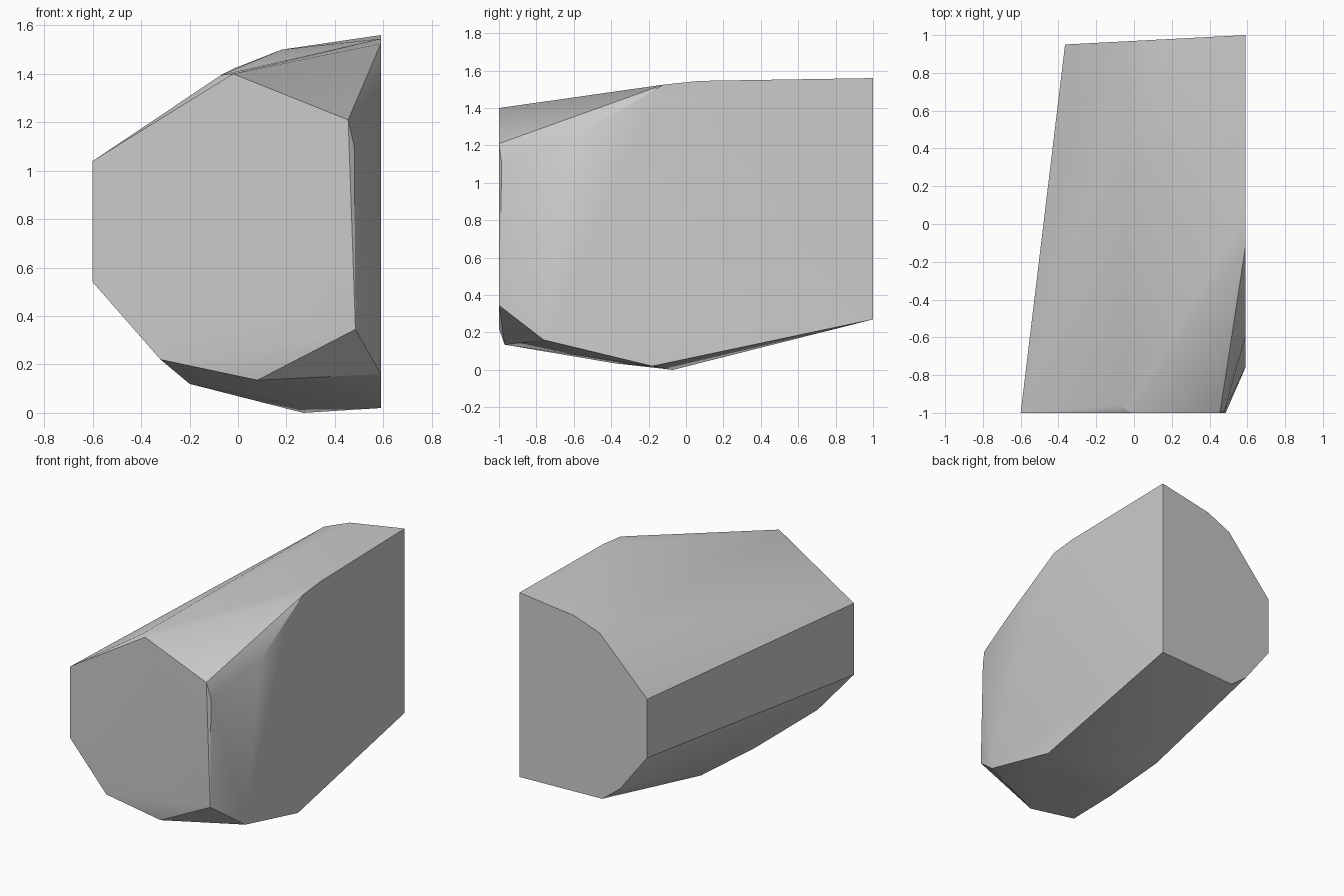
import bpy
import bmesh
import math
from mathutils import Vector

# Remove the default object
default_cube = bpy.data.objects.get("Cube")
if default_cube:
    bpy.data.objects.remove(default_cube, do_unlink=True)

# Single plain colour
grey = bpy.data.materials.new("plain_grey")
grey.use_nodes = True
colour = (0.6, 0.6, 0.6, 1)
grey.diffuse_color = colour
grey.node_tree.nodes["Principled BSDF"].inputs["Base Color"].default_value = colour

RIGHT = 0.59  # the flat side plane

# Front end outline, (x, z) on a flat plane
front_outline = [(-0.6, 1.04), (-0.6, 0.54), (-0.32, 0.22),
                 (0.485, 0.345), (0.455, 1.21), (-0.02, 1.4)]

# Back end outline, (x, z) on a slightly slanted plane
back_outline = [(RIGHT, 1.56), (0.18, 1.5), (-0.01, 1.425), (-0.365, 1.05),
                (-0.365, 0.64), (-0.16, 0.37), (-0.03, 0.27), (RIGHT, 0.27)]

# Side plane outline between the two ends, (y, z)
side_outline = [(0.07, 1.545), (-0.12, 1.525), (-0.6, 1.245),
                (-0.76, 0.16), (-0.18, 0.02)]

# Chipped corners at the front and the keel underneath, (x, y, z)
front_chips = [(0.08, -0.97, 0.135), (0.48, -0.985, 1.1), (-0.07, -0.96, 1.395)]
keel = [(-0.2, -0.48, 0.12), (0.22, -0.38, 0.035),
        (0.27, -0.07, 0), (-0.15, 0.05, 0.115)]


def back_y(x):
    """Depth of the slanted back plane at x."""
    return 1 - 0.052 * (RIGHT - x)


def hull_object(name, points, material):
    """Faceted solid wrapped tightly around the points."""
    bm = bmesh.new()
    for point in points:
        bm.verts.new(Vector(point))
    result = bmesh.ops.convex_hull(bm, input=bm.verts[:])
    unused = set(result["geom_interior"]) | set(result["geom_unused"])
    bmesh.ops.delete(bm, geom=[g for g in unused if isinstance(g, bmesh.types.BMVert)],
                     context="VERTS")
    # Merge coplanar triangles into clean polygons
    bmesh.ops.dissolve_limit(bm, angle_limit=math.radians(0.5),
                             verts=bm.verts[:], edges=bm.edges[:])
    bmesh.ops.recalc_face_normals(bm, faces=bm.faces[:])
    mesh = bpy.data.meshes.new(name)
    bm.to_mesh(mesh)
    bm.free()
    mesh.materials.append(material)
    obj = bpy.data.objects.new(name, mesh)
    bpy.context.collection.objects.link(obj)
    return obj


# Faceted block
points = [(x, -1, z) for x, z in front_outline]
points += [(x, back_y(x), z) for x, z in back_outline]
points += [(RIGHT, y, z) for y, z in side_outline]
points += front_chips + keel
block = hull_object("faceted_block", points, grey)

# Soft shading over shallow facets, crisp main edges
bpy.ops.object.select_all(action="DESELECT")
block.select_set(True)
bpy.context.view_layer.objects.active = block
bpy.ops.object.shade_smooth_by_angle(angle=math.radians(30))
